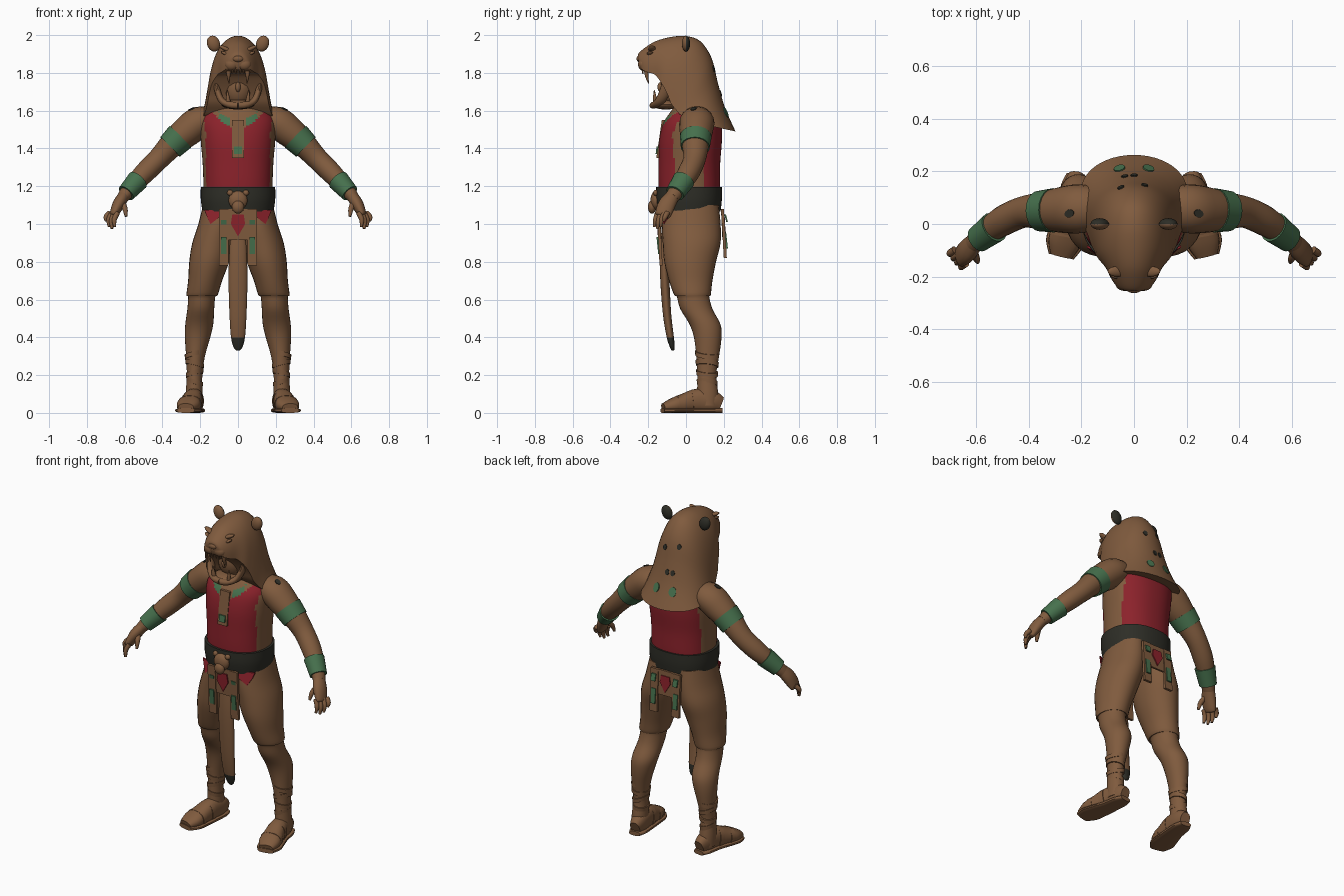
import bpy, bmesh, math
from mathutils import Vector, Matrix

if "Cube" in bpy.data.objects:
    bpy.data.objects.remove(bpy.data.objects["Cube"])


def material(name, rgb):
    m = bpy.data.materials.new(name)
    m.use_nodes = True
    m.diffuse_color = (*rgb, 1)
    m.node_tree.nodes["Principled BSDF"].inputs["Base Color"].default_value = (*rgb, 1)
    return m


BROWN = material("hide brown", (0.216, 0.105, 0.048))
RED = material("cloth red", (0.26, 0.016, 0.024))
GREEN = material("jade green", (0.062, 0.165, 0.075))
BLACK = material("leather black", (0.027, 0.027, 0.02))
PALETTE = [BROWN, RED, GREEN, BLACK]
made = []


def finish(name, bm, mat, mirror=False, rule=None):
    bmesh.ops.recalc_face_normals(bm, faces=bm.faces)
    bm.normal_update()
    me = bpy.data.meshes.new(name)
    for m in (PALETTE if rule else [mat]):
        me.materials.append(m)
    if rule:
        for f in bm.faces:
            f.material_index = PALETTE.index(rule(f.calc_center_median(), f.normal))
    bm.to_mesh(me)
    bm.free()
    ob = bpy.data.objects.new(name, me)
    bpy.context.collection.objects.link(ob)
    if mirror:
        ob.modifiers.new("Mirror", "MIRROR").use_clip = False
    made.append(ob)
    return ob


def smooth(rows, steps):
    """Catmull-Rom interpolation of rows of numbers."""
    out = []
    for i in range(len(rows) - 1):
        a, b, c, d = rows[max(i - 1, 0)], rows[i], rows[i + 1], rows[min(i + 2, len(rows) - 1)]
        for s in range(steps):
            t = s / steps
            out.append([q + 0.5 * t * (r - p + t * (2*p - 5*q + 4*r - w + t * (3*(q - r) + w - p)))
                        for p, q, r, w in zip(a, b, c, d)])
    return out + [list(rows[-1])]


def loft(name, rings, mat, mirror=False, rule=None):
    bm = bmesh.new()
    vs = [[bm.verts.new(p) for p in ring] for ring in rings]
    n = len(vs[0])
    for a, b in zip(vs, vs[1:]):
        for i in range(n):
            bm.faces.new((a[i], a[(i + 1) % n], b[(i + 1) % n], b[i]))
    bm.faces.new(vs[0])
    bm.faces.new(vs[-1][::-1])
    return finish(name, bm, mat, mirror, rule)


def tube(name, rows, mat=BROWN, sides=20, steps=4, axis=None, ref=(0, 1, 0),
         power=1.0, mirror=False, rule=None):
    """Elliptical loft; each row is x, y, z, radius u, radius v."""
    rows = smooth(rows, steps)
    rings = []
    for i, r in enumerate(rows):
        c = Vector(r[:3])
        t = Vector(axis) if axis else Vector(rows[min(i + 1, len(rows) - 1)][:3]) - Vector(rows[max(i - 1, 0)][:3])
        u = Vector(ref).cross(t).normalized()
        v = t.cross(u).normalized()
        ring = []
        for k in range(sides):
            a = math.tau * k / sides
            ca, sa = math.cos(a), math.sin(a)
            ring.append(c + u * math.copysign(abs(ca) ** power, ca) * r[3]
                        + v * math.copysign(abs(sa) ** power, sa) * r[4])
        rings.append(ring)
    return loft(name, rings, mat, mirror, rule)


def blob(name, loc, scale, mat=BROWN, tilt=0, mirror=False, rule=None):
    bm = bmesh.new()
    m = Matrix.Translation(loc) @ Matrix.Rotation(tilt, 4, "Y") @ Matrix.Diagonal((*scale, 1))
    bmesh.ops.create_uvsphere(bm, u_segments=20, v_segments=12, radius=1, matrix=m)
    return finish(name, bm, mat, mirror, rule)


def plate(name, pts, mat, thick=0.012, mirror=False):
    """Flat panel from an outline, thickened along y."""
    bm = bmesh.new()
    f = bm.faces.new([bm.verts.new(p) for p in pts])
    ext = bmesh.ops.extrude_face_region(bm, geom=[f])["geom"]
    bmesh.ops.translate(bm, vec=(0, thick, 0), verts=[g for g in ext if isinstance(g, bmesh.types.BMVert)])
    return finish(name, bm, mat, mirror)


def strip(name, x, w, z0, z1, y0, y1, mat, thick=0.012, mirror=False):
    return plate(name, [(x - w, y0, z0), (x + w, y0, z0), (x + w, y1, z1), (x - w, y1, z1)], mat, thick, mirror)


# Torso with tunic and collar
def torso_rule(c, n):
    x = abs(c.x)
    if c.z < 1.15 or (x > 0.17 and abs(n.x) > 0.8 and c.z < 1.5) or x > 0.178 and c.z > 1.44:
        return BROWN
    if c.y < 0.05 and c.z > 1.51 + 4.5 * x * x:
        return GREEN if 0.035 < x < 0.1 and c.z < 1.55 + 4.5 * x * x else BROWN
    return RED if c.z < 1.6 else BROWN


tube("torso", [(0, .025, 1.0, .17, .14), (0, .02, 1.1, .185, .155), (0, .018, 1.2, .183, .163),
               (0, .018, 1.32, .187, .163), (0, .024, 1.44, .197, .166), (0, .033, 1.53, .2, .155),
               (0, .045, 1.59, .175, .13), (0, .045, 1.64, .11, .095), (0, .03, 1.7, .08, .08)],
     sides=72, steps=8, axis=(0, 0, 1), power=0.88, rule=torso_rule)
strip("chest_strap", 0, .032, 1.35, 1.55, -.157, -.128, BROWN, .02)
strip("chest_strap_inlay", 0, .02, 1.37, 1.41, -.161, -.156, GREEN, .008)

# Belt and beast-head buckle
tube("belt", [(0, .018, 1.065, .188, .165), (0, .016, 1.13, .197, .174), (0, .016, 1.195, .197, .174)],
     BLACK, sides=48, axis=(0, 0, 1), power=0.88)
blob("buckle_head", (0, -.16, 1.125), (.05, .028, .05))
blob("buckle_muzzle", (0, -.18, 1.09), (.032, .022, .035))
blob("buckle_ears", (.042, -.16, 1.165), (.016, .014, .016), mirror=True)

# Legs, hem and shin wraps
tube("legs", [(.095, .028, 1.1, .09, .145), (.105, .028, 1.0, .105, .155), (.13, .03, .9, .112, .153),
              (.152, .022, .8, .106, .137), (.174, .025, .7, .09, .115), (.19, .034, .625, .083, .097),
              (.192, .037, .617, .072, .086), (.197, .055, .55, .071, .085), (.205, .1, .47, .074, .082),
              (.214, .115, .4, .067, .073), (.225, .115, .3, .05, .06), (.23, .11, .2, .041, .05),
              (.232, .115, .1, .045, .056), (.232, .115, .04, .045, .055)],
     sides=28, axis=(0, 0, -1), mirror=True)
for i, z in enumerate((.16, .21, .26, .31)):
    lean = .25 if i % 2 else -.25
    tube("shin_wrap", [(.23, .112, z - .012, .044 + .003 * i, .054 + .003 * i),
                       (.229, .112, z + .012, .046 + .003 * i, .056 + .003 * i)],
         axis=(lean, .1, 1), mirror=True)

# Sandalled feet
foot = [(.22, .185, .045, .03, .04), (.225, .14, .06, .045, .058), (.235, .06, .065, .05, .063),
        (.25, -.01, .053, .058, .05), (.264, -.07, .04, .062, .038), (.276, -.12, .028, .042, .022)]
tube("feet", foot, ref=(0, 0, 1), power=0.85, mirror=True)
tube("soles", [(x, y * 1.03, .013, r * 1.15, .013) for x, y, z, r, h in foot], ref=(0, 0, 1), power=0.7, mirror=True)
for y, x, r, h in ((-.045, .257, .064, .046), (.03, .241, .056, .06)):
    tube("sandal_strap", [(x, y, h, r, h), (x - .005, y + .03, h + .003, r - .003, h + .003)],
         ref=(0, 0, 1), power=0.85, mirror=True)

# Arms, bands and hands
tube("arms", [(.1, .06, 1.55, .06, .07), (.2, .058, 1.54, .083, .092), (.27, .054, 1.49, .082, .088),
              (.34, .05, 1.43, .069, .074), (.42, .045, 1.345, .058, .06), (.5, .01, 1.265, .055, .057),
              (.57, -.04, 1.19, .042, .044), (.61, -.075, 1.14, .032, .038)], mirror=True)
tube("upper_arm_bands", [(.305, .052, 1.462, .081, .084), (.36, .049, 1.408, .073, .077)], GREEN, mirror=True)
tube("wrist_bands", [(.53, -.012, 1.232, .058, .06), (.592, -.058, 1.163, .048, .051)], GREEN, mirror=True)
tube("palms", [(.6, -.065, 1.155, .03, .035), (.632, -.1, 1.105, .032, .046), (.658, -.122, 1.05, .022, .042),
               (.663, -.126, 1.04, .012, .03)], mirror=True)
for i in range(4):
    k = i / 3
    base, tip = Vector((.638 + .042 * k, -.15 + .052 * k, 1.06)), Vector((.652 + .045 * k, -.168 + .05 * k, .985 + .01 * i * (i - 2)))
    mid = base.lerp(tip, .5) + Vector((.01, -.003, 0))
    tube("finger", [(*base, .014, .014), (*mid, .013, .013), (*tip, .007, .007)], sides=10, mirror=True)
tube("thumb", [(.615, -.095, 1.12, .016, .016), (.598, -.13, 1.08, .014, .014), (.593, -.145, 1.04, .007, .007)],
     sides=10, mirror=True)

# Waist cloths, front and back
plate("hip_cloth", [(.06, -.138, 1.075), (.178, -.09, 1.075), (.165, -.098, 1.04), (.145, -.118, 1.0), (.1, -.135, 1.035)],
      RED, .009, True)
strip("front_apron", 0, .052, .915, 1.08, -.142, -.15, BROWN)
plate("front_apron_diamond", [(0, -.149, .935), (.038, -.154, 1.0), (.03, -.156, 1.05), (-.03, -.156, 1.05), (-.038, -.154, 1.0)],
      RED, .009)
strip("front_tabs", .075, .026, .78, 1.08, -.14, -.155, BROWN, .016, True)
strip("back_tabs", .075, .026, .82, 1.08, .2, .185, BROWN, .016, True)
for z0, z1 in ((.84, .93), (.98, 1.02)):
    strip("front_tab_inlay", .075, .015, z0, z1, -.147, -.156, GREEN, .009, True)
    strip("back_tab_inlay", .075, .015, z0 + .03, z1 + .03, .213, .203, GREEN, .009, True)
strip("back_apron", 0, .052, .93, 1.08, .192, .185, BROWN)
plate("back_apron_diamond", [(0, .2, .95), (.036, .198, 1.01), (.028, .195, 1.05), (-.028, .195, 1.05), (-.036, .198, 1.01)], RED, .009)

# Hanging tail with dark tip
tube("tail", [(0, -.115, 1.0, .035, .012), (0, -.118, .85, .046, .02), (0, -.112, .7, .05, .024),
              (0, -.1, .52, .045, .022), (0, -.083, .4, .037, .019), (0, -.072, .345, .022, .012),
              (0, -.07, .33, .008, .005)], axis=(0, 0, -1),
     rule=lambda c, n: BLACK if c.z < .41 else BROWN)

# Beast-head hood: arched sections from muzzle over the crown to the nape
# columns: top y, top z, lower edge y, lower edge z, half width
sections = [(-.255, 1.885, -.25, 1.845, .035), (-.25, 1.905, -.238, 1.822, .062), (-.215, 1.935, -.21, 1.805, .085),
            (-.16, 1.968, -.165, 1.79, .108), (-.08, 1.99, -.13, 1.745, .137), (0, 1.995, -.1, 1.69, .152),
            (.075, 1.968, -.08, 1.64, .162), (.135, 1.88, -.05, 1.6, .172), (.168, 1.75, -.02, 1.57, .184),
            (.205, 1.62, .03, 1.545, .2), (.262, 1.49, .1, 1.525, .205)]
rings = []
for ty, tz, by, bz, w in smooth(sections, 4):
    top, base = Vector((0, ty, tz)), Vector((0, by, bz))
    rings.append([base + (top - base) * math.sin(math.pi * k / 24) ** 0.85
                  + Vector((w * math.cos(math.pi * k / 24), 0, 0)) for k in range(25)])
hood = loft("hood", rings, BROWN)
blob("hood_ears", (.13, 0, 1.955), (.034, .022, .043), tilt=.35, mirror=True,
     rule=lambda c, n: BLACK if n.y > -.1 else BROWN)
blob("hood_brows", (.062, -.18, 1.925), (.042, .02, .012), tilt=-.45, mirror=True)
blob("hood_eyes", (.064, -.19, 1.9), (.03, .018, .009), tilt=-.45, mirror=True)
blob("hood_nose", (0, -.246, 1.875), (.03, .016, .018))
blob("muzzle_pads", (.034, -.228, 1.845), (.036, .026, .032), mirror=True)

# Open jaw, fangs and the wearer's face
tube("jaw_sides", [(.122, -.09, 1.79, .016, .03), (.112, -.105, 1.72, .016, .03), (.088, -.135, 1.655, .017, .026),
                   (.045, -.165, 1.632, .018, .02), (0, -.175, 1.628, .018, .018)], sides=14, mirror=True)
blob("chin", (0, -.105, 1.632), (.088, .075, .026))
blob("face", (0, -.06, 1.725), (.082, .075, .105))
blob("face_nose", (0, -.135, 1.725), (.014, .016, .026))
tube("upper_fangs", [(.05, -.21, 1.825, .015, .015), (.05, -.208, 1.785, .01, .01), (.048, -.198, 1.745, .002, .002)],
     sides=10, mirror=True)
tube("lower_fangs", [(.05, -.16, 1.635, .014, .014), (.054, -.165, 1.67, .01, .01), (.056, -.168, 1.71, .002, .002)],
     sides=10, mirror=True)
for x in (.012, .03):
    tube("front_teeth", [(x, -.23, 1.825, .008, .008), (x, -.228, 1.795, .003, .003)], sides=8, mirror=True)

# Hide markings laid onto the back of the hood and the shoulders
bpy.context.view_layer.update()
arms = bpy.data.objects["arms"]


def marking(name, target, start, aim, size, mat):
    hit, loc, nor, _ = target.ray_cast(Vector(start), Vector(aim))
    if hit:
        bm = bmesh.new()
        m = Matrix.Translation(loc) @ nor.to_track_quat("Z", "Y").to_matrix().to_4x4() @ Matrix.Diagonal((1, 1.3, 1, 1))
        bmesh.ops.create_cone(bm, cap_ends=True, segments=12, radius1=size, radius2=size, depth=.008, matrix=m)
        finish(name, bm, mat)


for x, z in ((-.05, 1.84), (.04, 1.82), (-.035, 1.69), (.0, 1.69)):
    marking("hood_spot", hood, (x, 1, z), (0, -1, 0), .013, BLACK)
for s in (-1, 1):
    marking("nape_mark", hood, (s * .055, 1, 1.59), (0, -1, 0), .022, GREEN)
    marking("shoulder_spot", arms, (s * .245, .04, 3), (0, 0, -1), .015, BLACK)

# Smooth shading with sharp creases kept
bpy.ops.object.select_all(action="DESELECT")
for ob in made:
    ob.select_set(True)
bpy.context.view_layer.objects.active = made[0]
bpy.ops.object.shade_smooth_by_angle(angle=math.radians(40))
